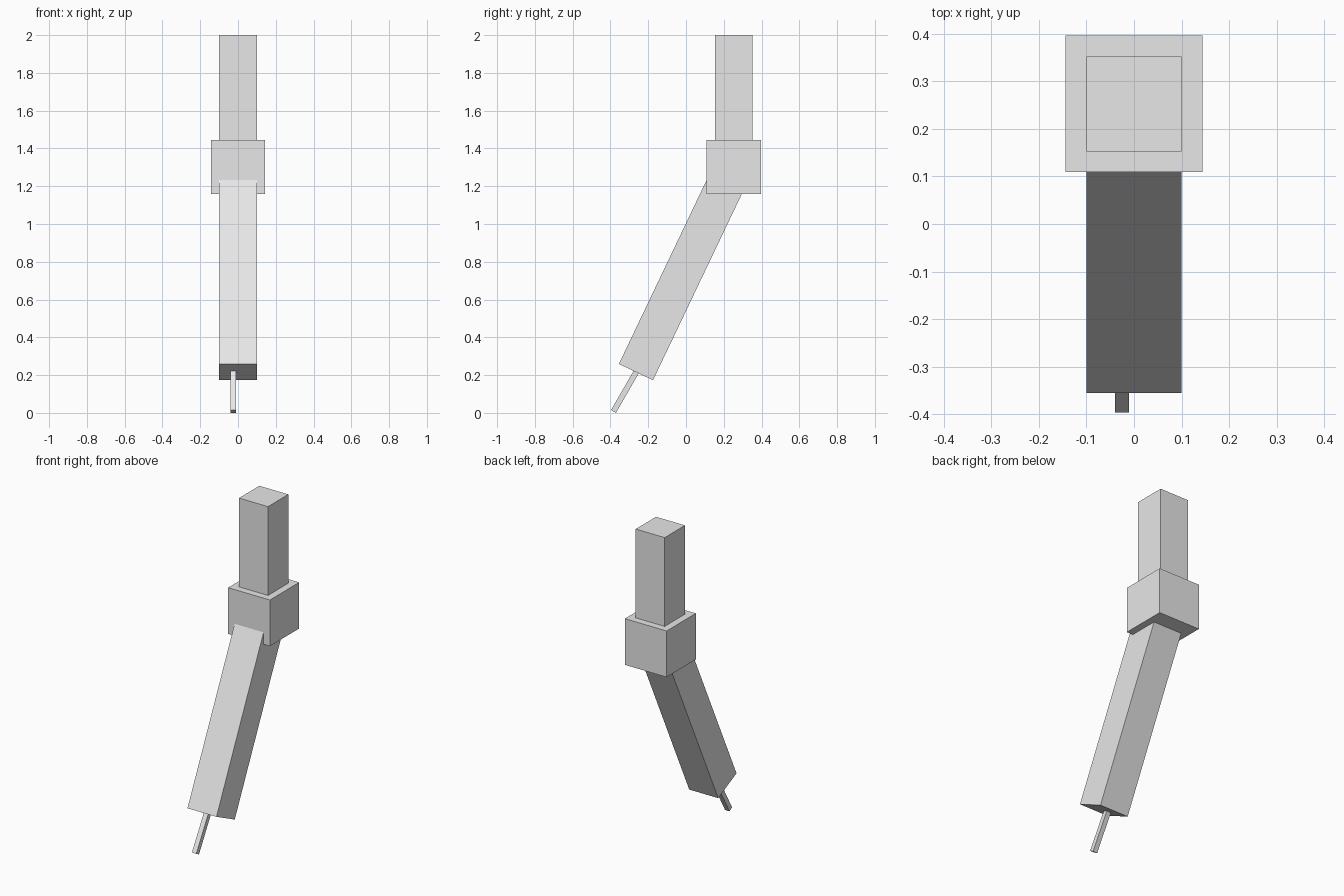
import bpy
import math
from mathutils import Vector, Matrix

cube = bpy.data.objects.get("Cube")
if cube:
    bpy.data.objects.remove(cube, do_unlink=True)

# Single light grey material
grey = bpy.data.materials.new("light_grey")
grey.use_nodes = True
grey.diffuse_color = (0.8, 0.8, 0.8, 1)
grey.node_tree.nodes["Principled BSDF"].inputs["Base Color"].default_value = (0.8, 0.8, 0.8, 1)


def bar(name, base, width, length, tilt=0.0):
    """Square bar whose base centre is at base, leaning towards +y by tilt degrees."""
    rot = Matrix.Rotation(math.radians(-tilt), 4, 'X')
    centre = Vector(base) + rot @ Vector((0, 0, length / 2))
    bpy.ops.mesh.primitive_cube_add(size=1)
    ob = bpy.context.object
    ob.name = name
    ob.data.transform(Matrix.Translation(centre) @ rot @ Matrix.Diagonal((width, width, length, 1)))
    ob.data.materials.append(grey)
    return ob


# Upright section and the joint block below it
bar("upper_arm", (0, 0.253, 1.302), 0.2, 0.698)
bar("joint_block", (0, 0.253, 1.158), 0.288, 0.288)

# Slanted section running from its lower end to the joint centre
bar("lower_arm", (0, -0.265, 0.216), 0.2, 1.2, 25.5)

# Thin off-centre rod at the lower end
bar("tip_rod", (-0.025, -0.384, 0.0075), 0.03, 0.27, 30)
